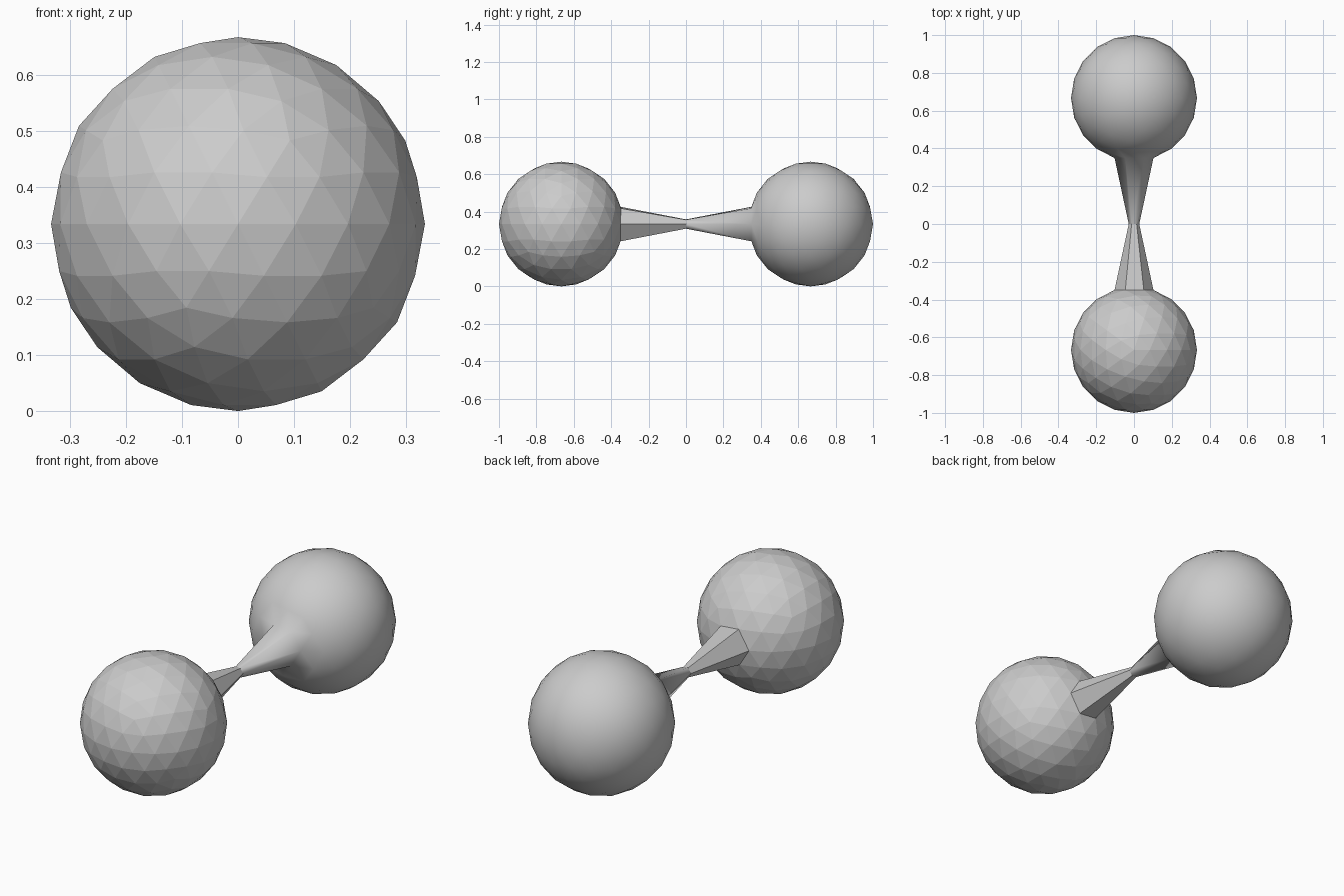
import bpy, bmesh

if "Cube" in bpy.data.objects:
    bpy.data.objects.remove(bpy.data.objects["Cube"])

R = 1 / 3            # ball radius
BALL_Y = 2 / 3       # ball centre distance from the middle
NECK_SCALE = 0.27    # waist size relative to the neck's root


def half(name, side, smooth):
    bm = bmesh.new()
    bmesh.ops.create_icosphere(bm, subdivisions=3, radius=R)

    # open the six-sided patch of the ball that faces the middle
    pole = min(bm.verts, key=lambda v: side * v.co.y)
    bmesh.ops.delete(bm, geom=[pole], context='VERTS')

    # pull its rim out into a neck tapering to the waist
    rim = [e for e in bm.edges if e.is_boundary]
    ret = bmesh.ops.extrude_edge_only(bm, edges=rim)
    for v in ret["geom"]:
        if isinstance(v, bmesh.types.BMVert):
            v.co.x *= NECK_SCALE
            v.co.z *= NECK_SCALE
            v.co.y = -side * BALL_Y

    bmesh.ops.recalc_face_normals(bm, faces=bm.faces)
    for f in bm.faces:
        f.smooth = smooth
    mesh = bpy.data.meshes.new(name)
    bm.to_mesh(mesh)
    bm.free()
    ob = bpy.data.objects.new(name, mesh)
    ob.location = (0, side * BALL_Y, R)
    bpy.context.collection.objects.link(ob)


# faceted front half and smooth back half meet at the waist
half("faceted_ball_with_neck", -1, False)
half("smooth_ball_with_neck", 1, True)
